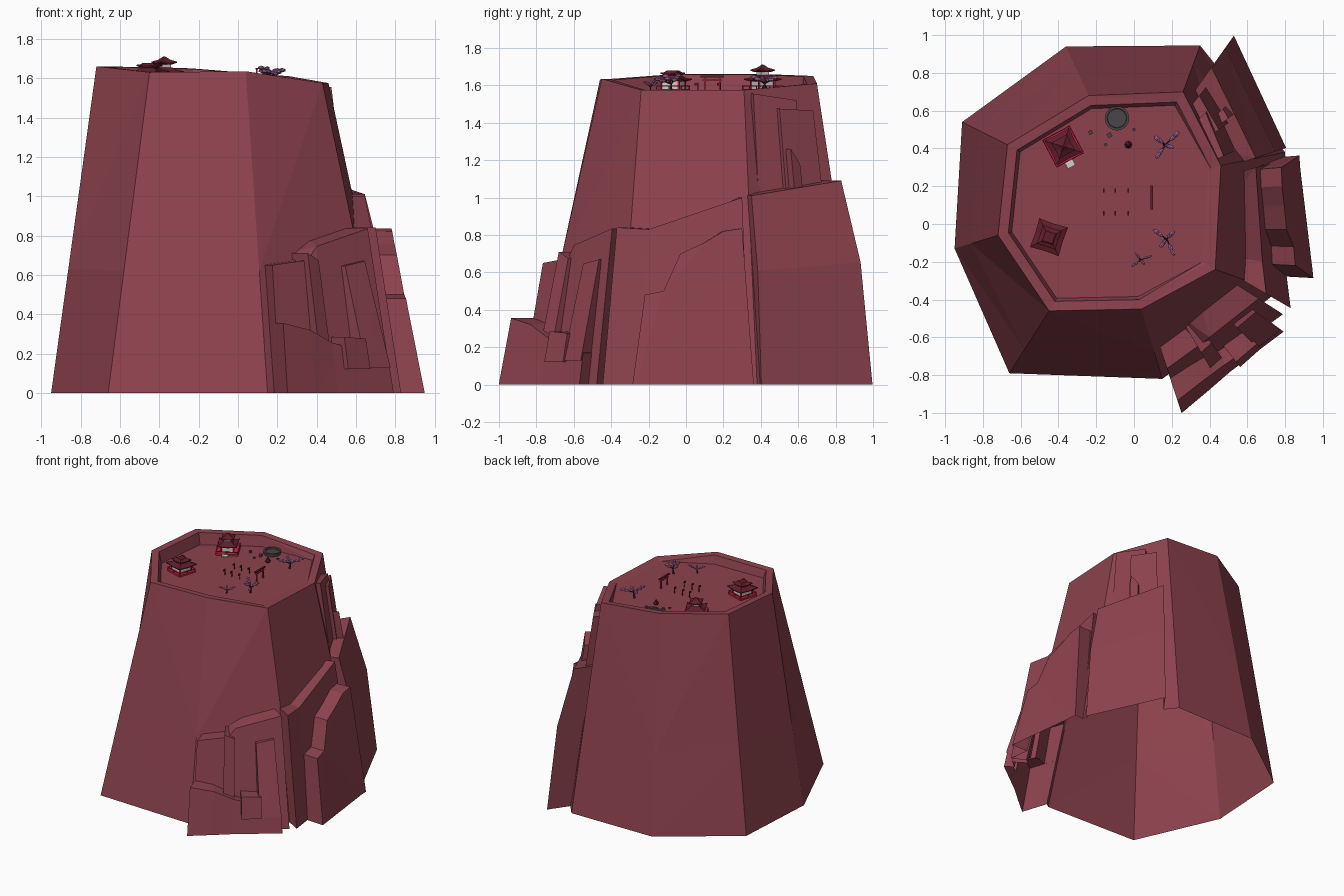
import bpy, bmesh, math, random
from mathutils import Vector, Matrix

if "Cube" in bpy.data.objects:
    bpy.data.objects.remove(bpy.data.objects["Cube"])

random.seed(4)
FLOOR = 1.57
AXIS = Vector((-.11, .1, 0))


def mat(name, *rgb):
    m = bpy.data.materials.new(name)
    m.diffuse_color = (*rgb, 1)
    m.use_nodes = True
    m.node_tree.nodes["Principled BSDF"].inputs["Base Color"].default_value = m.diffuse_color
    return m


ROCK = mat("red_rock", .27, .055, .075)
RED = mat("red_paint", .6, .015, .05)
ROOF = mat("roof_tile", .12, .012, .025)
WALL = mat("plaster", .65, .62, .58)
WOOD = mat("dark_wood", .05, .02, .035)
PINK = mat("blossom", .45, .16, .38)
STONE = mat("dark_stone", .07, .06, .065)


def finish(name, bm, m):
    bmesh.ops.recalc_face_normals(bm, faces=bm.faces[:])
    me = bpy.data.meshes.new(name)
    bm.to_mesh(me)
    bm.free()
    me.materials.append(m)
    ob = bpy.data.objects.new(name, me)
    bpy.context.collection.objects.link(ob)
    return ob


def loft(name, rings, m):
    bm = bmesh.new()
    vs = [[bm.verts.new(p) for p in r] for r in rings]
    n = len(rings[0])
    for a, b in zip(vs, vs[1:]):
        for i in range(n):
            j = (i + 1) % n
            bm.faces.new((a[i], a[j], b[j], b[i]))
    bm.faces.new(vs[0][::-1])
    bm.faces.new(vs[-1])
    if m == ROCK:
        bmesh.ops.triangulate(bm, faces=bm.faces[:])
    return finish(name, bm, m)


def spread(ring, f, z=None, dz=0):
    """Scale an outline about the mesa axis."""
    out = []
    for p in ring:
        q = AXIS + (Vector(p) - AXIS) * f
        q.z = p[2] + dz if z is None else z
        out.append(q)
    return out


blocks = []


def ledge(name, path, z0=0, batter=.2, bulge=0):
    """Rock ledge: top edge path, closed towards the axis, flaring out downwards."""
    inner = spread([path[-1], path[0]], .5)
    top = [Vector(p) for p in path] + inner

    def level(t, extra=0):
        return [AXIS.lerp(p, 1 + batter * (p.z - z0) * (1 - t) + extra).xy.to_3d()
                + Vector((0, 0, z0 + (p.z - z0) * t)) for p in top]
    rings = [level(0), level(.6, bulge), top]
    if z0 == 0:
        rings.insert(0, [p - Vector((0, 0, .1)) for p in rings[0]])
    blocks.append(loft(name, rings, ROCK))


def box(name, x, y, z, sx, sy, sz, m, deg=0):
    bm = bmesh.new()
    bmesh.ops.create_cube(bm, size=1, matrix=Matrix.Translation((x, y, z + sz / 2))
                          @ Matrix.Rotation(math.radians(deg), 4, 'Z')
                          @ Matrix.Diagonal((sx, sy, sz, 1)))
    return finish(name, bm, m)


def ring(x, y, z, r, n):
    return [Vector((x + r * math.cos(math.tau * i / n), y + r * math.sin(math.tau * i / n), z)) for i in range(n)]


def limb(name, p, q, r):
    rot = (q - p).to_track_quat('Z', 'Y')
    loft(name, [[c + rot @ v for v in ring(0, 0, 0, s, 5)] for c, s in ((p, r), (q, r / 2))], WOOD)


# Main mesa with raised rim and sunken floor
foot = [Vector((x, y, 0)) for x, y in ((-.66, -.79), (.15, -.82), (.76, -.36), (.8, .38),
                                       (.35, .945), (-.36, .94), (-.91, .54), (-.95, -.13))]
rim = [(-.45, -.46, 1.63), (.04, -.45, 1.635), (.43, -.24, 1.575), (.46, .31, 1.575),
       (.26, .7, 1.61), (-.24, .68, 1.65), (-.67, .42, 1.66), (-.72, -.06, 1.66)]
middle = [b.lerp(Vector(t), .38) for b, t in zip(foot, rim)]
mesa = loft("mesa", [spread(foot, 1, -.1), foot, middle, rim, spread(rim, .91, dz=-.003),
                     spread(rim, .88, FLOOR - .003)], ROCK)

# Ledges winding up the right side
ledge("back_block", [(.645, .35, 1.01), (.41, .83, 1.09)], batter=.21, bulge=.05)
ledge("upper_slab", [(.475, .36, 1.555), (.38, .59, 1.52)], .93)
ledge("upper_step", [(.45, .5, 1.475), (.345, .68, 1.465)], .95)
ledge("upper_chip", [(.5, .56, 1.26), (.47, .61, 1.18)], .97)
ledge("right_block", [(.7, -.37, .84), (.68, -.2, .83), (.645, .3, 1)], batter=.19)
ledge("front_block", [(.175, -.765, .65), (.355, -.635, .675), (.4, -.6, .745), (.66, -.395, .835)])
ledge("low_block", [(.23, -.935, .355), (.365, -.83, .32), (.48, -.745, .255), (.765, -.55, .17)], batter=.18)
ledge("low_step", [(.54, -.73, .285), (.65, -.635, .275)], .12)
ledge("pillar", [(.355, -.68, .71), (.41, -.63, .675)], .15, .25)
ledge("buttress", [(.545, -.55, .645), (.645, -.465, .67)], .13, .32)

# Outer right slab with a stepped crest
crest = [(-.3, -.1), (-.22, .48), (-.12, .5), (-.03, .7), (.1, .76), (.2, .82), (.3, .835), (.37, -.1)]
outer = [(.95 - .19 * z - .11 * (y + .3) * (1 - z), y, z) for y, z in crest]
blocks.append(loft("outer_slab", [outer, [(.42, y * .9, z) for y, z in crest]], ROCK))

# Merge the rock into one open-bottomed shell
bpy.context.view_layer.objects.active = mesa
for b in blocks:
    mod = mesa.modifiers.new("merge", 'BOOLEAN')
    mod.operation, mod.solver, mod.object = 'UNION', 'EXACT', b
    bpy.ops.object.modifier_apply(modifier=mod.name)
    bpy.data.objects.remove(b)
bm = bmesh.new()
bm.from_mesh(mesa.data)
bmesh.ops.bisect_plane(bm, geom=bm.verts[:] + bm.edges[:] + bm.faces[:], plane_co=(0, 0, 0),
                       plane_no=(0, 0, 1), clear_inner=True)
bm.to_mesh(mesa.data)
bm.free()


# Pavilions: flared square roofs with lifted corners
def roof(name, x, y, z, deg, half, top, h):
    def sq(r, zz, lift):
        pts = []
        for i in range(8):
            a = math.radians(deg + 45 * i)
            d, up = (r * math.sqrt(2), lift) if i % 2 else (r * .95, 0)
            pts.append((x + d * math.cos(a), y + d * math.sin(a), zz + up))
        return pts
    loft(name, [sq(half, z - .006, .008), sq(half, z, .008),
                sq((half + top) * .45, z + h * .45, .002), sq(top, z + h, 0)], ROOF)


def pavilion(tag, x, y, deg, size, room):
    box(tag + "_platform", x, y, FLOOR - .005, size, size, .015, RED, deg)
    box(tag + "_walls", x, y, FLOOR, room, room, .06, WALL, deg)
    for i in range(4):
        turn = Matrix.Rotation(math.radians(deg + 90 * i), 3, 'Z')

        def at(u, v):
            return (Vector((x, y, 0)) + turn @ Vector((u, v, 0))).xy
        h = size * .48
        box(tag + "_rail", *at(h, 0), FLOOR + .024, .004, size, .004, RED, deg + 90 * i)
        for s in (-1, 0, 1):
            box(tag + "_rail_post", *at(h, s * h), FLOOR, .005, .005, .028, RED, deg)
        box(tag + "_column", *at(room / 2, room / 2), FLOOR, .01, .01, .06, RED, deg)


tx, ty, ta = -.375, .41, 28
pavilion("tower", tx, ty, ta, .165, .09)
roof("tower_lower_roof", tx, ty, 1.627, ta, .074, .03, .028)
box("tower_upper_room", tx, ty, 1.645, .05, .05, .03, WALL, ta)
roof("tower_upper_roof", tx, ty, 1.676, ta, .048, .004, .034)
box("tower_step", tx + .037, ty - .092, FLOOR, .045, .035, .008, WALL, ta)
hx, hy, ha = -.45, -.07, -18
pavilion("hall", hx, hy, ha, .145, .1)
roof("hall_lower_roof", hx, hy, 1.627, ha, .08, .04, .025)
box("hall_upper_room", hx, hy, 1.64, .07, .07, .02, WOOD, ha)
roof("hall_upper_roof", hx, hy, 1.66, ha, .052, .028, .018)

# Round stone pool
loft("pool", [ring(-.09, .56, FLOOR + z, r, 16) for z, r in
              ((-.01, .062), (.02, .065), (.02, .052), (.01, .05))], STONE)

# Gate
for y in (.1, .18):
    box("gate_post", .095, y, 1.56, .009, .009, .085, RED)
box("gate_beam", .095, .14, 1.625, .007, .105, .007, RED)
box("gate_lintel", .095, .14, 1.643, .013, .125, .009, ROOF)

# Lantern posts in two rows
for x in (-.16, -.1, -.03):
    for y in (.065, .185):
        box("lantern_post", x, y, 1.56, .005, .005, .055, WOOD)
        box("lantern", x, y - .008, 1.6, .007, .022, .013, ROOF)

# Stones and a red urn beside the pool
for x, y, s in ((-.13, .47, .024), (-.15, .42, .015), (-.23, .485, .02), (0, .5, .015)):
    box("stone", x, y, 1.56, s, s, s, STONE, 30)
loft("urn", [ring(-.03, .42, 1.56 + i * .015, r, 8) for i, r in enumerate((.012, .02, .013, .005))], ROOF)


# Blossom trees
def tree(x, y, ang, s):
    root = Vector((x, y, 1.56))
    fork = root + Vector((.008, 0, .05 * s))
    limb("trunk", root, fork, .009 * s)
    for k, reach in enumerate((.085, .05, .065, .035)):
        a = math.radians(ang + k * 100)
        tip = root + s * Vector((reach * math.cos(a), reach * math.sin(a), random.uniform(.075, .1)))
        limb("branch", fork, tip, .005 * s)
        for f in (.65, 1):
            bm = bmesh.new()
            bmesh.ops.create_icosphere(bm, subdivisions=1, radius=.023 * s,
                                       matrix=Matrix.Translation(fork.lerp(tip, f))
                                       @ Matrix.Rotation(a, 4, 'Z') @ Matrix.Diagonal((1, .55, .5, 1)))
            finish("blossom", bm, PINK)


tree(.16, .42, 40, 1)
tree(.165, -.08, -60, .95)
tree(.03, -.19, 20, .65)
